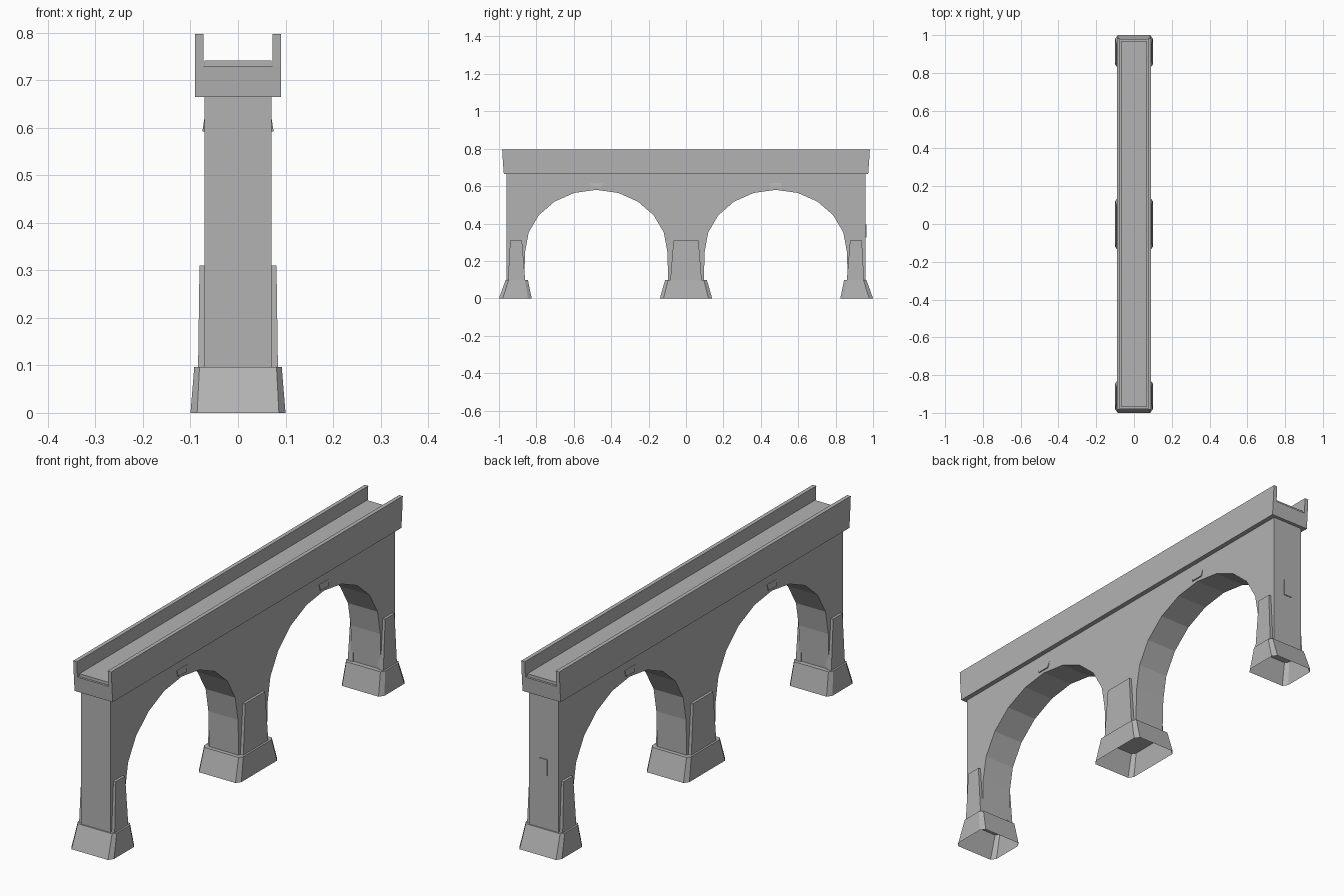
import bpy, bmesh
from math import sin, cos, pi

cube = bpy.data.objects.get("Cube")
if cube:
    bpy.data.objects.remove(cube)

stone = bpy.data.materials.new("grey stone")
stone.use_nodes = True
GREY = (0.45, 0.45, 0.45, 1)
stone.diffuse_color = GREY
stone.node_tree.nodes["Principled BSDF"].inputs["Base Color"].default_value = GREY


def add_object(name, bm):
    bmesh.ops.recalc_face_normals(bm, faces=bm.faces)
    mesh = bpy.data.meshes.new(name)
    bm.to_mesh(mesh)
    bm.free()
    mesh.materials.append(stone)
    obj = bpy.data.objects.new(name, mesh)
    bpy.context.collection.objects.link(obj)
    return obj


def loft(name, low, high, open_bottom=False):
    """Join two rings of 3D points with side walls and caps."""
    bm = bmesh.new()
    a = [bm.verts.new(p) for p in low]
    b = [bm.verts.new(p) for p in high]
    n = len(a)
    for i in range(n):
        j = (i + 1) % n
        bm.faces.new((a[i], a[j], b[j], b[i]))
    bm.faces.new(b)
    if not open_bottom:
        bm.faces.new(a[::-1])
    return add_object(name, bm)


def rect(x0, x1, y0, y1, z, cut_x=0, cut_y=0):
    """Rectangle ring at height z, with optional cut corners."""
    if not cut_x:
        return [(x0, y0, z), (x1, y0, z), (x1, y1, z), (x0, y1, z)]
    return [(x0 + cut_x, y0, z), (x1 - cut_x, y0, z), (x1, y0 + cut_y, z), (x1, y1 - cut_y, z),
            (x1 - cut_x, y1, z), (x0 + cut_x, y1, z), (x0, y1 - cut_y, z), (x0, y0 + cut_y, z)]


def box(name, x0, x1, y0, y1, z0, z1):
    return loft(name, rect(x0, x1, y0, y1, z0), rect(x0, x1, y0, y1, z1))


# Heights and widths
FOOT, DECK, KERB, TOP = 0.097, 0.665, 0.73, 0.797
WALL_X, CAP_X, ARCH_Y = 0.07, 0.09, 0.48


# Arch opening outline, from low y to high y
def arch(centre):
    curve = [(centre - 0.38 * cos(pi * i / 10), 0.25 + 0.33 * sin(pi * i / 10)) for i in range(11)]
    return [(centre - 0.385, FOOT)] + curve + [(centre + 0.385, FOOT)]


# Arched wall
outline = [(-0.96, FOOT)] + arch(-ARCH_Y) + arch(ARCH_Y) + [(0.96, FOOT), (0.96, DECK), (-0.96, DECK)]
loft("arched_wall", [(-WALL_X, y, z) for y, z in outline], [(WALL_X, y, z) for y, z in outline])

# Deck beam, walkway and parapets
loft("deck_beam", rect(-CAP_X, CAP_X, -0.974, 0.974, DECK), rect(-CAP_X, CAP_X, -0.979, 0.979, KERB))
box("walkway", -0.07, 0.07, -0.97, 0.97, KERB, 0.742)
for side, x0, x1 in (("right", -CAP_X, -0.073), ("left", 0.073, CAP_X)):
    loft(side + "_parapet", rect(x0, x1, -0.979, 0.979, KERB), rect(x0, x1, -0.983, 0.983, TOP))

# Flared hollow footings with tapered buttresses on both wall sides
piers = (("front", -1, (0.825, 1.0), (0.845, 0.965), (0.86, 0.952), (0.877, 0.94)),
         ("middle", 1, (-0.14, 0.14), (-0.112, 0.112), (-0.084, 0.084), (-0.067, 0.067)),
         ("back", 1, (0.825, 1.0), (0.845, 0.965), (0.86, 0.952), (0.877, 0.94)))
for name, sign, *spans in piers:
    base, cap, low, high = (sorted(sign * y for y in s) for s in spans)
    loft(name + "_footing", rect(-0.1, 0.1, *base, 0, 0.014, 0.02),
         rect(-0.092, 0.092, *cap, FOOT, 0.011, 0.016), open_bottom=True)
    for side, s in (("right", -1), ("left", 1)):
        x_in = s * (WALL_X - 0.01)
        loft(f"{name}_{side}_buttress", rect(x_in, s * 0.084, *low, FOOT),
             rect(x_in, s * 0.081, *high, 0.31))

# Wedge keystones above each arch
for end, y in (("front", -ARCH_Y), ("back", ARCH_Y)):
    for side, s in (("right", -1), ("left", 1)):
        loft(f"{end}_{side}_keystone", rect(s * 0.06, s * 0.075, y - 0.028, y + 0.028, 0.592),
             rect(s * 0.06, s * 0.071, y - 0.034, y + 0.034, 0.618))

# Plain plaque on the back end
box("plaque", -0.018, 0.018, 0.955, 0.964, 0.325, 0.395)
